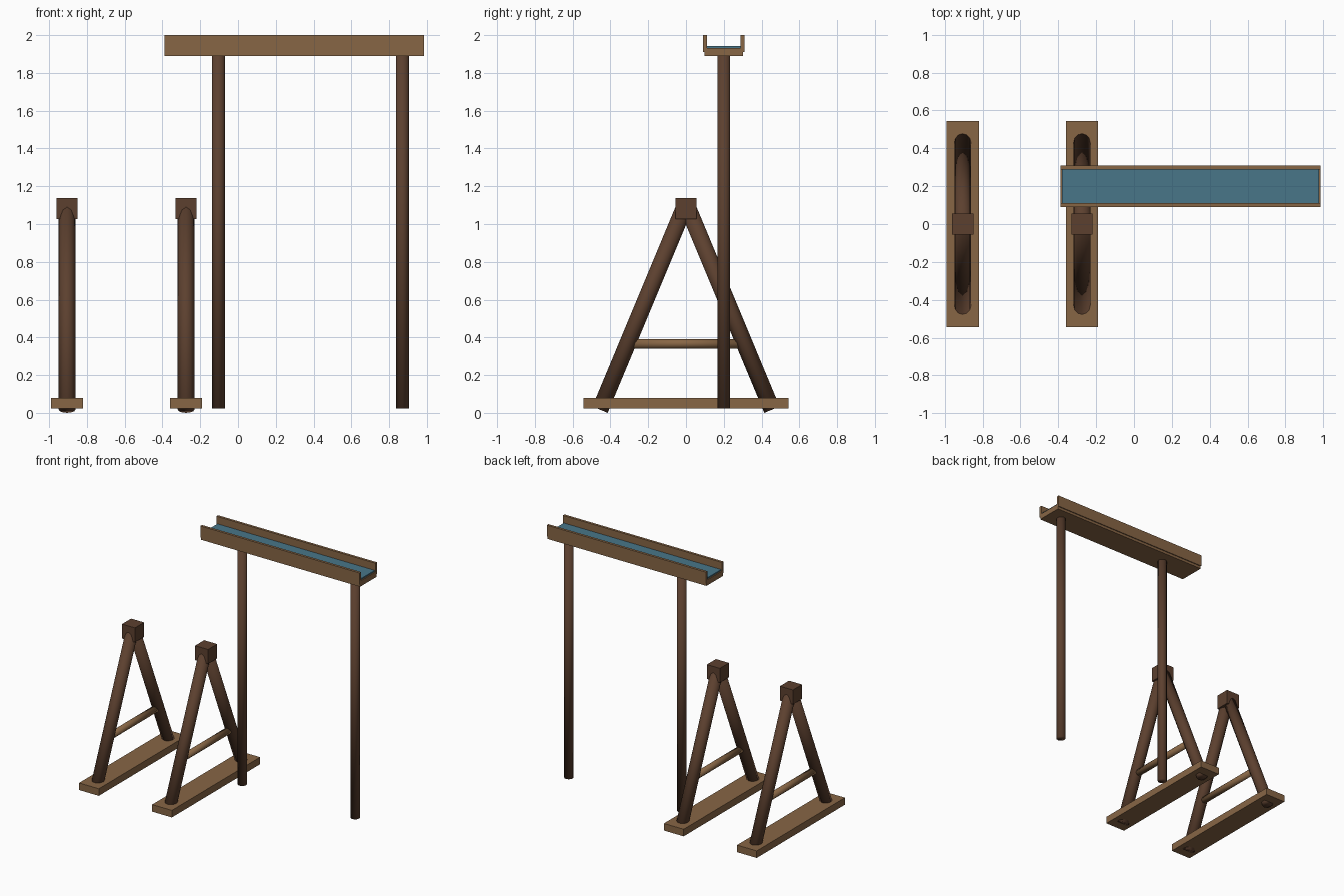
import bpy
from mathutils import Vector

cube = bpy.data.objects.get("Cube")
if cube:
    bpy.data.objects.remove(cube, do_unlink=True)


def material(name, rgb):
    m = bpy.data.materials.new(name)
    m.use_nodes = True
    m.diffuse_color = (*rgb, 1)
    m.node_tree.nodes["Principled BSDF"].inputs["Base Color"].default_value = (*rgb, 1)
    return m


DARK = material("dark timber", (0.107, 0.051, 0.028))
LIGHT = material("light timber", (0.245, 0.133, 0.060))
WATER = material("water blue", (0.065, 0.180, 0.250))


def box(name, low, high, mat):
    """Box between two opposite corners."""
    low, high = Vector(low), Vector(high)
    bpy.ops.mesh.primitive_cube_add(size=1, location=(low + high) / 2)
    ob = bpy.context.object
    ob.name = name
    ob.scale = high - low
    bpy.ops.object.transform_apply(location=False, rotation=False, scale=True)
    ob.data.materials.append(mat)
    return ob


def pole(name, start, end, radius, mat):
    """Round pole between two points, smooth all over."""
    start, end = Vector(start), Vector(end)
    axis = end - start
    bpy.ops.mesh.primitive_cylinder_add(vertices=12, radius=radius, depth=axis.length,
                                        location=(start + end) / 2)
    ob = bpy.context.object
    ob.name = name
    ob.rotation_euler = axis.to_track_quat("Z", "Y").to_euler()
    ob.data.materials.append(mat)
    bpy.ops.object.shade_smooth()
    return ob


# Two A-shaped trestles
for side, x in (("right", -0.905), ("left", -0.275)):
    box(f"{side}_foot_plank", (x - 0.085, -0.543, 0.023), (x + 0.085, 0.543, 0.078), LIGHT)
    for end, s in (("front", -1), ("back", 1)):
        pole(f"{side}_{end}_leg", (x, s * 0.455, 0.017), (x, 0, 1.11), 0.044, DARK)
    pole(f"{side}_crossbar", (x, -0.30, 0.366), (x, 0.30, 0.366), 0.026, LIGHT)
    box(f"{side}_top_block", (x - 0.056, -0.056, 1.026), (x + 0.056, 0.056, 1.138), DARK)

# Tall posts carrying the trough
for side, x in (("right", -0.104), ("left", 0.87)):
    pole(f"{side}_trough_post", (x, 0.2, 0.023), (x, 0.2, 1.9), 0.034, DARK)

# Water trough
X0, X1, Y = -0.388, 0.984, 0.2
box("trough_floor", (X0, Y - 0.102, 1.89), (X1, Y + 0.102, 1.933), LIGHT)
for side, s in (("front", -1), ("back", 1)):
    edges = sorted((Y + s * 0.109, Y + s * 0.089))
    box(f"trough_{side}_wall", (X0, edges[0], 1.91), (X1, edges[1], 2.0), LIGHT)
box("trough_water", (X0 + 0.008, Y - 0.09, 1.925), (X1 - 0.008, Y + 0.09, 1.943), WATER)
